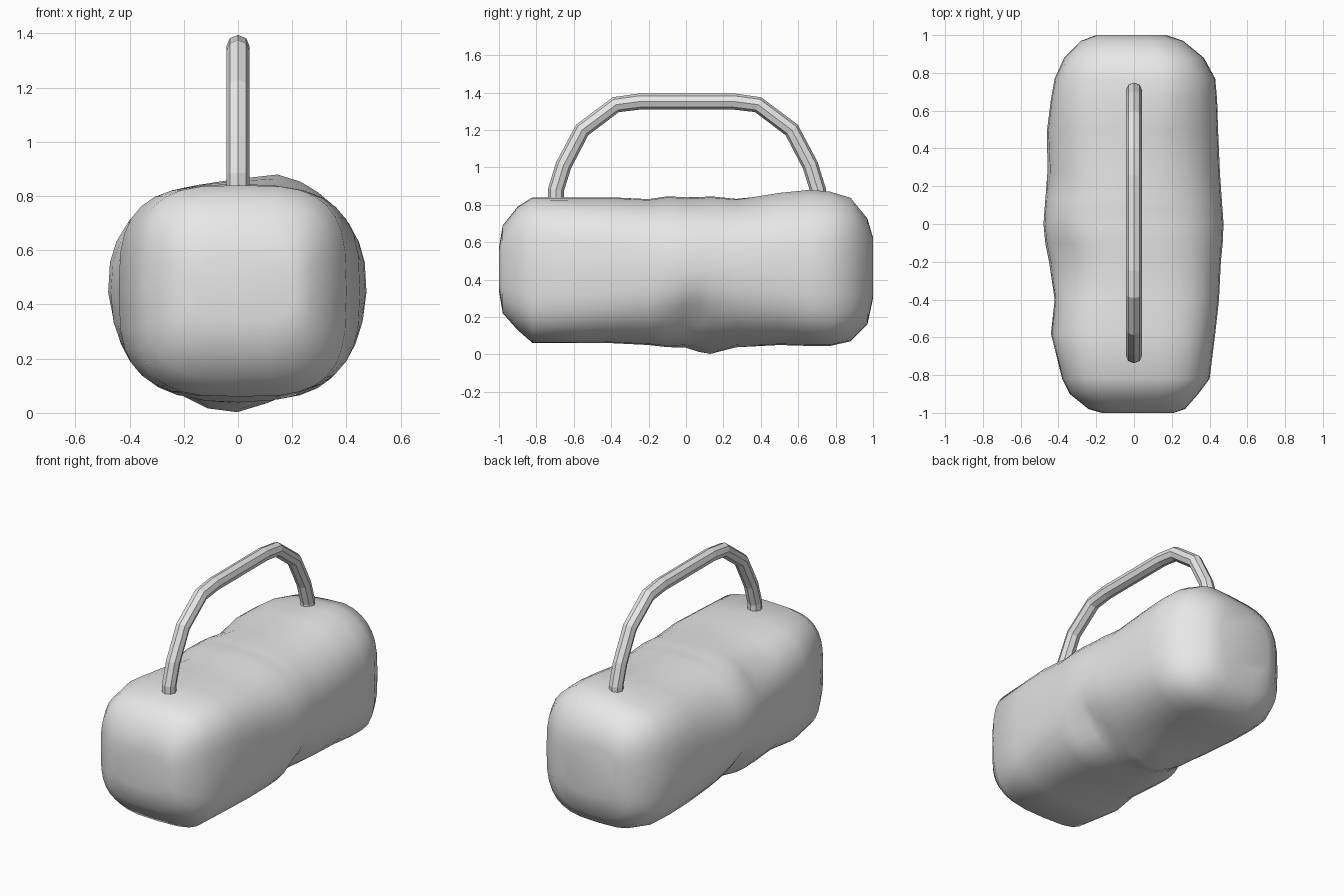
import bpy
import bmesh
import math
from mathutils import Vector

default_cube = bpy.data.objects.get("Cube")
if default_cube:
    bpy.data.objects.remove(default_cube, do_unlink=True)


def make_material(name, value):
    material = bpy.data.materials.new(name)
    material.use_nodes = True
    colour = (value, value, value, 1.0)
    material.diffuse_color = colour
    material.node_tree.nodes["Principled BSDF"].inputs["Base Color"].default_value = colour
    return material


def loft(name, rings, material):
    """Skin a list of equally sized closed rings and cap both ends."""
    bm = bmesh.new()
    loops = [[bm.verts.new(point) for point in ring] for ring in rings]
    for lower, upper in zip(loops, loops[1:]):
        count = len(lower)
        for i in range(count):
            j = (i + 1) % count
            bm.faces.new((lower[i], lower[j], upper[j], upper[i]))
    bm.faces.new(loops[0])
    bm.faces.new(loops[-1])
    bmesh.ops.recalc_face_normals(bm, faces=bm.faces)
    mesh = bpy.data.meshes.new(name)
    bm.to_mesh(mesh)
    bm.free()
    mesh.materials.append(material)
    obj = bpy.data.objects.new(name, mesh)
    bpy.context.collection.objects.link(obj)
    return obj


def shade_smooth(obj, degrees):
    bpy.ops.object.select_all(action="DESELECT")
    obj.select_set(True)
    bpy.context.view_layer.objects.active = obj
    bpy.ops.object.shade_smooth_by_angle(angle=math.radians(degrees))


def falloff(value, centre, width):
    return math.exp(-((value - centre) / width) ** 2)


def signed_power(value, exponent):
    return math.copysign(abs(value) ** exponent, value)


def body_ring(y, left, right, bottom, top, sides=32):
    """Rounded square section, softer around the middle and underneath."""
    mid_x, mid_z = (left + right) / 2, (bottom + top) / 2
    ring = []
    for i in range(sides):
        angle = math.tau * i / sides
        softness = 0.9 if math.sin(angle) > 0 else 1.1
        exponent = 2 / (3.4 - softness * falloff(y, 0.15, 0.6))
        across = signed_power(math.cos(angle), exponent)
        up = signed_power(math.sin(angle), exponent)
        x = mid_x + across * (right - left) / 2
        z = mid_z + up * (top - bottom) / 2
        # Pinched folds low on the flanks, and dents on the right side
        fold = 0.18 * falloff(y, 0.03, 0.1) * falloff(z, 0.17, 0.13)
        if x < 0:
            fold += 0.15 * falloff(y, -0.2, 0.13) * falloff(z, 0.76, 0.12)
            fold += 0.06 * falloff(y, 0.28, 0.1) * falloff(z, 0.7, 0.15)
        # Sagging keel underneath and a lump on top towards the back
        if up < 0:
            z -= 0.05 * falloff(y, 0.13, 0.12) * falloff(x, -0.04, 0.16)
        else:
            z += 0.04 * falloff(y, 0.68, 0.25) * falloff(x, 0.14, 0.16)
        ring.append((x * (1 - fold), y, z))
    return ring


grey_fabric = make_material("grey fabric", 0.8)

# Soft bag body: y, x limits, z limits
sections = [
    (-1.0, -0.17, 0.21, 0.34, 0.57),
    (-0.98, -0.24, 0.27, 0.22, 0.69),
    (-0.9, -0.34, 0.34, 0.13, 0.79),
    (-0.82, -0.38, 0.4, 0.06, 0.84),
    (-0.58, -0.44, 0.43, 0.06, 0.84),
    (-0.4, -0.42, 0.45, 0.06, 0.84),
    (-0.2, -0.45, 0.46, 0.05, 0.83),
    (-0.1, -0.47, 0.47, 0.04, 0.845),
    (0, -0.48, 0.475, 0.05, 0.84),
    (0.07, -0.475, 0.47, 0.05, 0.84),
    (0.13, -0.47, 0.465, 0.05, 0.845),
    (0.27, -0.46, 0.455, 0.05, 0.83),
    (0.5, -0.46, 0.445, 0.05, 0.845),
    (0.66, -0.44, 0.44, 0.045, 0.845),
    (0.77, -0.42, 0.43, 0.045, 0.84),
    (0.88, -0.37, 0.37, 0.07, 0.82),
    (0.97, -0.28, 0.26, 0.16, 0.72),
    (1.0, -0.2, 0.17, 0.3, 0.62),
]
body = loft("bag_body", [body_ring(*section) for section in sections], grey_fabric)
shade_smooth(body, 60)

# Faceted carrying handle arching from end to end
half_arch = [(0.7, 0.78), (0.7, 0.88), (0.66, 1.01), (0.56, 1.2), (0.38, 1.335), (0.25, 1.352)]
arch = [Vector((0, y, z)) for y, z in half_arch]
arch += [Vector((0, -p.y, p.z)) for p in reversed(arch)]
handle_rings = []
for i, point in enumerate(arch):
    before = (point - arch[max(i - 1, 0)]).normalized()
    after = (arch[min(i + 1, len(arch) - 1)] - point).normalized()
    tangent = (before + after).normalized()
    normal = tangent.cross(Vector((1, 0, 0)))
    ring = []
    for k in range(8):
        angle = math.tau * k / 8
        offset = Vector((math.cos(angle), 0, 0)) + normal * math.sin(angle)
        ring.append(point + offset * 0.043 + Vector((0, 0.005, 0)))
    handle_rings.append(ring)
loft("carry_handle", handle_rings, grey_fabric)
